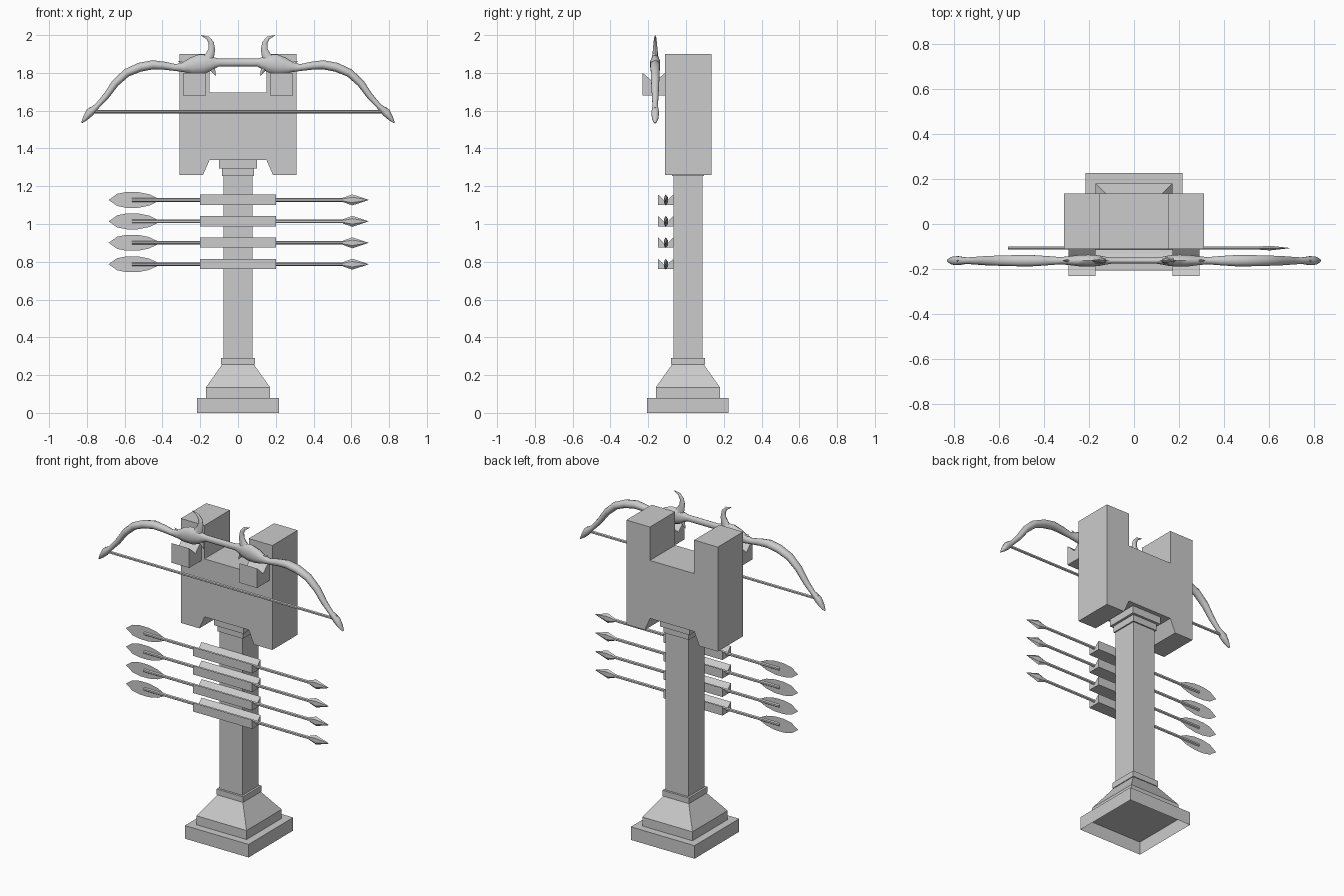
import bpy, bmesh, math
from mathutils import Vector

if "Cube" in bpy.data.objects:
    bpy.data.objects.remove(bpy.data.objects["Cube"])

grey = bpy.data.materials.new("plain grey")
grey.use_nodes = True
grey.diffuse_color = (0.6, 0.6, 0.6, 1)
grey.node_tree.nodes["Principled BSDF"].inputs["Base Color"].default_value = (0.6, 0.6, 0.6, 1)


def finish(bm, name, smooth=False, solid=True):
    if solid:
        bmesh.ops.recalc_face_normals(bm, faces=bm.faces)
    mesh = bpy.data.meshes.new(name)
    bm.to_mesh(mesh)
    bm.free()
    mesh.materials.append(grey)
    obj = bpy.data.objects.new(name, mesh)
    bpy.context.collection.objects.link(obj)
    if smooth:
        bpy.ops.object.select_all(action='DESELECT')
        obj.select_set(True)
        bpy.context.view_layer.objects.active = obj
        bpy.ops.object.shade_smooth_by_angle(angle=math.radians(50))
    return obj


def loft(name, rings, cap_start=True, cap_end=True, smooth=False):
    bm = bmesh.new()
    loops = [[bm.verts.new(p) for p in ring] for ring in rings]
    n = len(loops[0])
    for a, b in zip(loops, loops[1:]):
        for i in range(n):
            j = (i + 1) % n
            bm.faces.new((a[i], a[j], b[j], b[i]))
    if cap_start:
        bm.faces.new(loops[0][::-1])
    if cap_end:
        bm.faces.new(loops[-1])
    return finish(bm, name, smooth)


def square_stack(name, steps, **caps):
    # steps are (half width, height)
    corners = ((-1, -1), (1, -1), (1, 1), (-1, 1))
    return loft(name, [[(sx * h, 0.01 + sy * h, z) for sx, sy in corners]
                       for h, z in steps], **caps)


def tube(name, stations, y, sides=8, smooth=True):
    # stations are (x, z, radius in the xz plane, radius along y)
    pts = [Vector((s[0], y, s[1])) for s in stations]
    rings = []
    for i, (x, z, r, ry) in enumerate(stations):
        t = (pts[min(i + 1, len(pts) - 1)] - pts[max(i - 1, 0)]).normalized()
        side = Vector((-t.z, 0, t.x))
        angles = [2 * math.pi * k / sides for k in range(sides)]
        rings.append([pts[i] + side * (r * math.cos(a)) + Vector((0, ry * math.sin(a), 0))
                      for a in angles])
    return loft(name, rings, smooth=smooth)


def cradle(name, x0, x1, y0, y1, z0, z1, valley):
    # block with a V-shaped trough along x
    mid, w = (y0 + y1) / 2, (y1 - y0)
    profile = [(y0, z0), (y1, z0), (y1, z1), (mid + w * 0.28, z1 - (z1 - valley) * 0.4),
               (mid, valley), (mid - w * 0.28, z1 - (z1 - valley) * 0.4), (y0, z1)]
    return loft(name, [[(x, y, z) for y, z in profile] for x in (x0, x1)])


# Pedestal: hollow-bottomed foot, tapered plinth, shaft and cap
square_stack("foot_slab", [(0.216, 0), (0.216, 0.08)], cap_start=False)
square_stack("plinth", [(0.17, 0.08), (0.17, 0.135), (0.085, 0.255)])
square_stack("plinth_collar", [(0.09, 0.255), (0.09, 0.29)])
square_stack("post", [(0.077, 0.29), (0.077, 1.27)])
square_stack("cap_lower", [(0.085, 1.255), (0.085, 1.295)])
square_stack("cap_upper", [(0.1, 1.295), (0.1, 1.345)])

# Forked head block with notches above and below
half = [(0.15, 1.34), (0.185, 1.26), (0.31, 1.26), (0.31, 1.9), (0.15, 1.9), (0.15, 1.695)]
outline = half + [(-x, z) for x, z in reversed(half)]
loft("head_block", [[(x, y, z) for x, z in outline] for y in (-0.11, 0.135)])

# Bow brackets
for name, s in (("left", 1), ("right", -1)):
    xs = sorted((s * 0.17, s * 0.29))
    cradle(name + "_bow_bracket", *xs, -0.23, -0.11, 1.68, 1.8, 1.745)

# Bow stave, mirrored about the grip
BOW_Y = -0.163
limb = [(0.1, 1.855, 0.02, 0.014), (0.125, 1.853, 0.03, 0.018), (0.16, 1.85, 0.046, 0.025),
        (0.2, 1.845, 0.053, 0.028), (0.245, 1.837, 0.045, 0.026), (0.29, 1.83, 0.026, 0.02),
        (0.33, 1.828, 0.018, 0.017), (0.39, 1.838, 0.021, 0.022), (0.45, 1.843, 0.024, 0.026),
        (0.52, 1.83, 0.024, 0.026), (0.59, 1.8, 0.022, 0.024), (0.65, 1.745, 0.02, 0.022),
        (0.7, 1.675, 0.017, 0.018), (0.745, 1.625, 0.014, 0.015), (0.785, 1.59, 0.022, 0.021),
        (0.808, 1.56, 0.014, 0.018), (0.828, 1.535, 0.003, 0.006)]
tube("bow_stave", [(-x, z, r, ry) for x, z, r, ry in reversed(limb)] + limb, BOW_Y, 10)
tube("bow_string", [(-0.775, 1.595, 0.009, 0.008), (0.775, 1.595, 0.009, 0.008)], BOW_Y, 6)

# Horns and small thorns on each side of the grip
horn = [(0.175, 1.85, 0.04, 0.022), (0.15, 1.89, 0.025, 0.016), (0.139, 1.925, 0.018, 0.012),
        (0.142, 1.96, 0.014, 0.009), (0.16, 1.985, 0.009, 0.006), (0.195, 1.999, 0.001, 0.001)]
thorns = {"lower_thorn": [(0.145, 1.84, 0.022, 0.014), (0.118, 1.785, 0.001, 0.001)],
          "upper_thorn": [(0.27, 1.835, 0.02, 0.012), (0.315, 1.862, 0.001, 0.001)],
          "tip_nock": [(0.787, 1.585, 0.016, 0.012), (0.782, 1.62, 0.002, 0.002)]}
for name, s in (("left_", 1), ("right_", -1)):
    for part, path in {"horn": horn, **thorns}.items():
        tube(name + part, [(s * x, z, r, ry) for x, z, r, ry in path], BOW_Y)

# Four arrows, each resting in a rack on the post
ARROW_Y = -0.107
leaf = [(-0.685, 0), (-0.64, 0.032), (-0.59, 0.042), (-0.53, 0.042), (-0.47, 0.03), (-0.42, 0.006)]
for i in range(4):
    z = 0.787 + i * 0.1135
    n = str(i + 1)
    cradle("arrow_rack_" + n, -0.2, 0.2, -0.148, -0.067, z - 0.026, z + 0.028, z - 0.012)
    tube("arrow_shaft_" + n, [(-0.56, z, 0.01, 0.008), (0.57, z, 0.01, 0.008)], ARROW_Y, 6)
    tube("arrow_head_" + n, [(0.555, z, 0.011, 0.008), (0.605, z, 0.029, 0.012),
                             (0.69, z, 0.001, 0.001)], ARROW_Y, 6, False)
    # flat vane
    bm = bmesh.new()
    rim = leaf + [(x, -h) for x, h in reversed(leaf[1:])]
    bm.faces.new([bm.verts.new((x, ARROW_Y, z + h)) for x, h in rim])
    finish(bm, "arrow_vane_" + n, solid=False)
